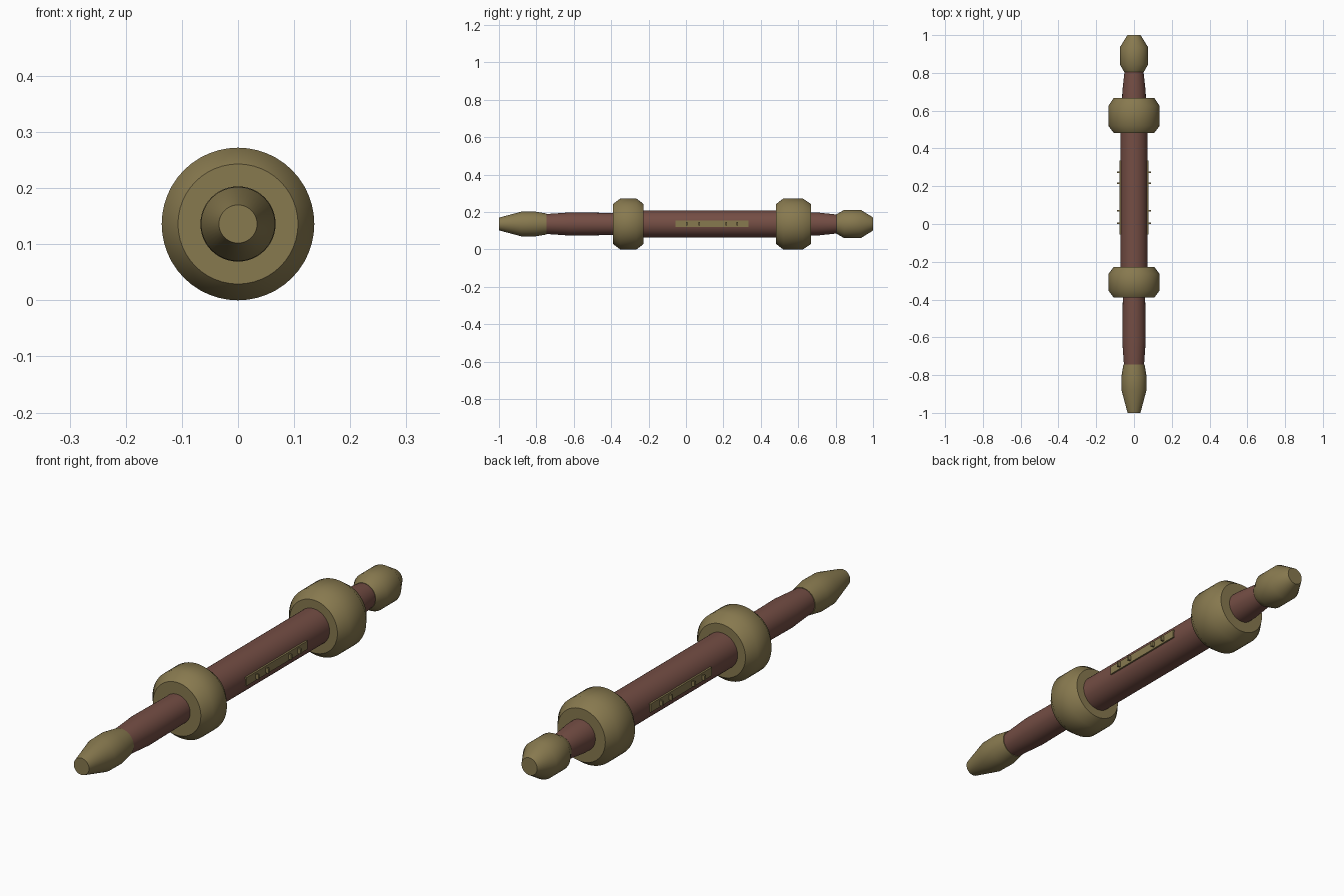
import bpy, bmesh, math

if "Cube" in bpy.data.objects:
    bpy.data.objects.remove(bpy.data.objects["Cube"])

AXIS_Z = 0.136
SEGS = 48


def material(name, rgb):
    m = bpy.data.materials.new(name)
    m.diffuse_color = (*rgb, 1)
    m.use_nodes = True
    m.node_tree.nodes["Principled BSDF"].inputs["Base Color"].default_value = m.diffuse_color
    return m


brass = material("aged_brass", (0.245, 0.192, 0.078))
wood = material("red_brown", (0.175, 0.075, 0.058))


def finish(name, bm, mat):
    bmesh.ops.recalc_face_normals(bm, faces=bm.faces)
    me = bpy.data.meshes.new(name)
    bm.to_mesh(me)
    bm.free()
    me.materials.append(mat)
    ob = bpy.data.objects.new(name, me)
    bpy.context.collection.objects.link(ob)
    return ob


def turned(name, profile, mat):
    """Capped lathe part along y from (y, radius) pairs."""
    bm = bmesh.new()
    rings = []
    for y, r in profile:
        angles = [2 * math.pi * i / SEGS for i in range(SEGS)]
        rings.append([bm.verts.new((r * math.cos(a), y, AXIS_Z + r * math.sin(a))) for a in angles])
    for a, b in zip(rings, rings[1:]):
        for i in range(SEGS):
            j = (i + 1) % SEGS
            bm.faces.new((a[i], a[j], b[j], b[i]))
    bm.faces.new(rings[0])
    bm.faces.new(rings[-1])
    ob = finish(name, bm, mat)
    bpy.ops.object.select_all(action='DESELECT')
    ob.select_set(True)
    bpy.context.view_layer.objects.active = ob
    bpy.ops.object.shade_smooth_by_angle(angle=math.radians(42))


def box(name, centre, size, mat):
    bm = bmesh.new()
    bmesh.ops.create_cube(bm, size=1)
    bmesh.ops.scale(bm, vec=size, verts=bm.verts)
    bmesh.ops.translate(bm, vec=centre, verts=bm.verts)
    finish(name, bm, mat)


# shafts and central grip
turned("front_shaft", [(-0.75, 0.053), (-0.62, 0.062), (-0.37, 0.059)], wood)
turned("grip", [(-0.25, 0.072), (0.50, 0.072)], wood)
turned("rear_shaft", [(0.64, 0.063), (0.70, 0.062), (0.81, 0.050)], wood)

# end caps
turned("front_tip", [(-1.0, 0.034), (-0.88, 0.066), (-0.81, 0.067), (-0.745, 0.056)], brass)
turned("rear_pommel", [(0.805, 0.052), (0.845, 0.075), (0.935, 0.075), (1.0, 0.035)], brass)

# chamfered collars
turned("front_collar", [(-0.39, 0.107), (-0.352, 0.136), (-0.265, 0.136), (-0.227, 0.107)], brass)
turned("rear_collar", [(0.482, 0.107), (0.52, 0.136), (0.625, 0.136), (0.668, 0.107)], brass)

# side inlays with small pins
for side, s in (("right", 1), ("left", -1)):
    box(f"{side}_inlay", (s * 0.070, 0.14, 0.138), (0.014, 0.39, 0.034), brass)
    for k, y in enumerate((0.005, 0.07, 0.215, 0.275)):
        box(f"{side}_pin_{k}", (s * 0.080, y, 0.138), (0.020, 0.008, 0.020), brass)
